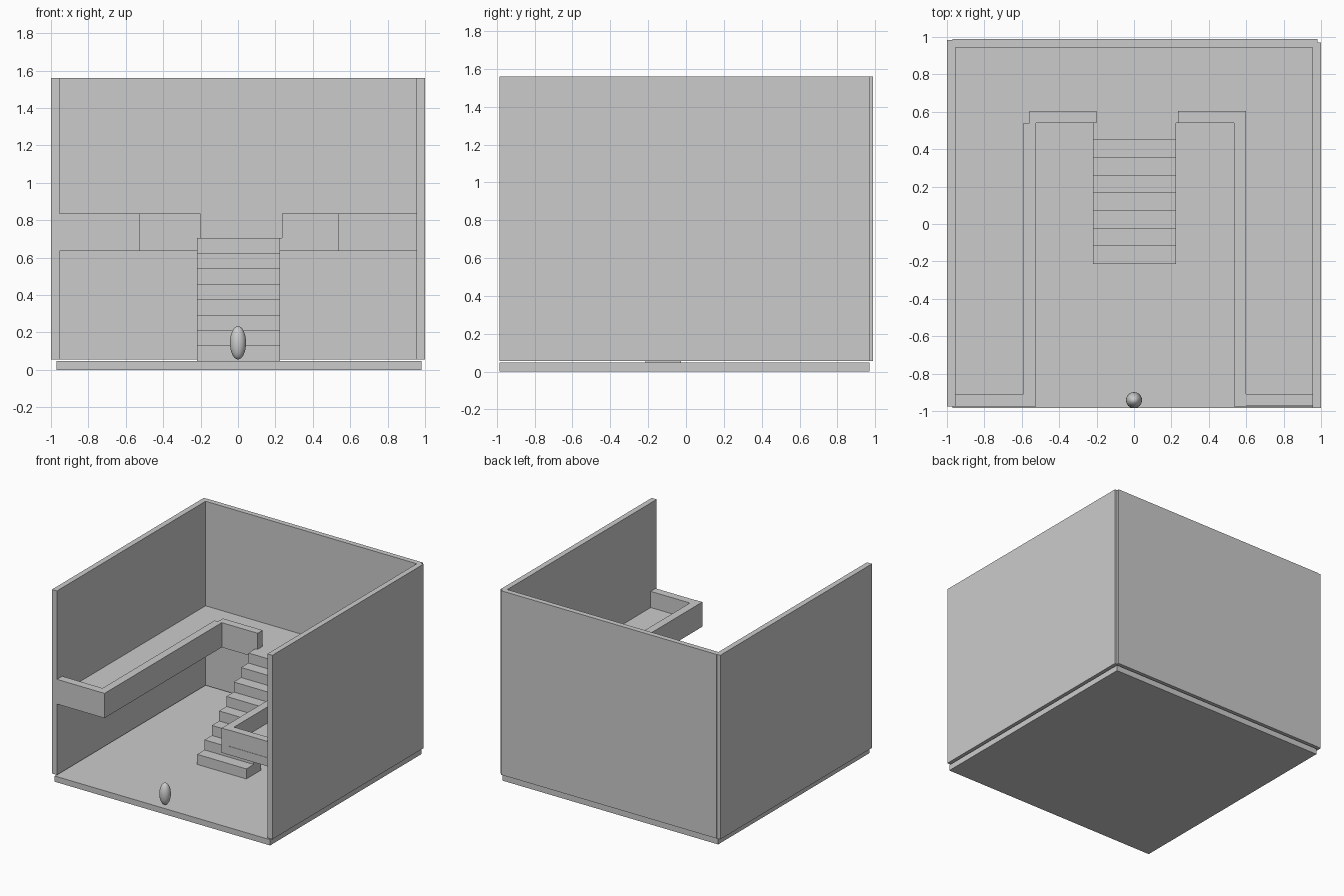
import bpy

if "Cube" in bpy.data.objects:
    bpy.data.objects.remove(bpy.data.objects["Cube"])


def box(name, x, y, z):
    """Box from (min, max) ranges on each axis."""
    bpy.ops.mesh.primitive_cube_add(
        size=1, location=[(r[0] + r[1]) / 2 for r in (x, y, z)])
    ob = bpy.context.object
    ob.name = name
    ob.scale = [r[1] - r[0] for r in (x, y, z)]
    bpy.ops.object.transform_apply(location=False, rotation=False, scale=True)
    return ob


# Ground floor and the three walls, open at the front
WALL_Z = (0.055, 1.56)
box("ground_floor", (-0.97, 0.98), (-0.985, 0.97), (0, 0.047))
box("left_wall", (-1.0, -0.955), (-0.975, 0.985), WALL_Z)
box("right_wall", (0.955, 1.0), (-0.985, 0.97), WALL_Z)
box("back_wall", (-0.97, 0.98), (0.945, 0.988), WALL_Z)

# Upper gallery floor: back landing and two side walkways
SLAB_Z = (0.635, 0.705)
box("landing_floor", (-0.955, 0.955), (0.54, 0.945), SLAB_Z)
box("left_walkway", (-0.955, -0.525), (-0.975, 0.54), SLAB_Z)
box("right_walkway", (0.535, 0.955), (-0.975, 0.54), SLAB_Z)

# Solid parapets around the gallery edge
RAIL_Z = (0.705, 0.837)
box("left_parapet", (-0.59, -0.525), (-0.975, 0.54), RAIL_Z)
box("right_parapet", (0.535, 0.6), (-0.975, 0.54), RAIL_Z)
box("left_front_parapet", (-0.955, -0.59), (-0.975, -0.908), RAIL_Z)
box("right_front_parapet", (0.6, 0.955), (-0.972, -0.908), RAIL_Z)
box("left_landing_parapet", (-0.56, -0.2), (0.54, 0.605), RAIL_Z)
box("right_landing_parapet", (0.235, 0.6), (0.54, 0.605), RAIL_Z)

# Staircase of overlapping floating blocks
RISE, RUN = 0.0823, 0.0945
for i in range(8):
    y, z = -0.213 + RUN * i, 0.047 + RISE * i
    box(f"stair_step_{i + 1}", (-0.22, 0.225), (y, y + 0.187), (z, z + RISE))

# Egg-shaped marker by the entrance
bpy.ops.mesh.primitive_uv_sphere_add(segments=32, ring_count=16, radius=1,
                                     location=(0, -0.942, 0.145))
egg = bpy.context.object
egg.name = "entrance_marker"
egg.scale = (0.043, 0.043, 0.089)
bpy.ops.object.transform_apply(location=False, rotation=False, scale=True)
bpy.ops.object.shade_smooth()
